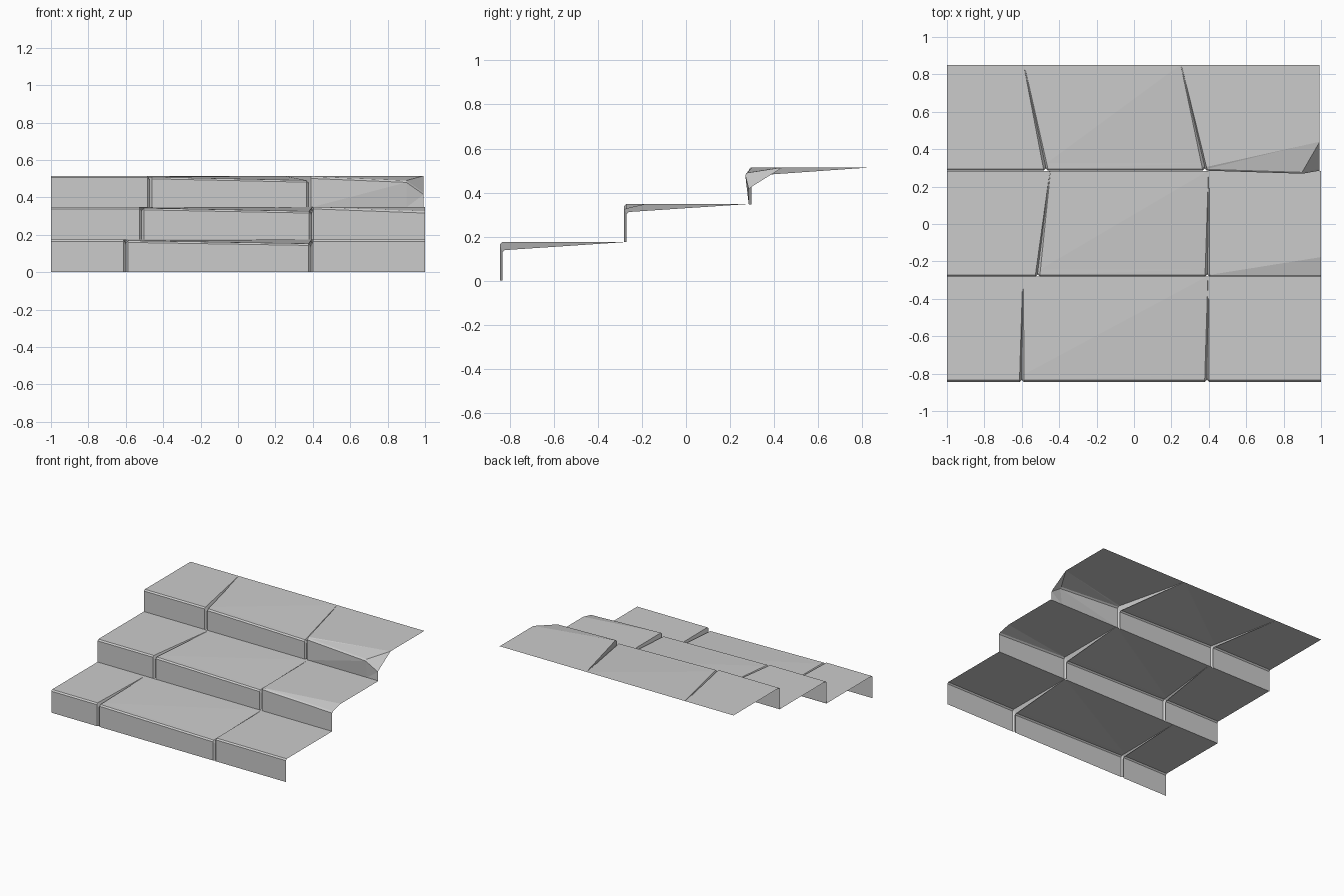
import bpy, bmesh

if "Cube" in bpy.data.objects:
    bpy.data.objects.remove(bpy.data.objects["Cube"])

DEPTH, BEVEL = 0.565, 0.01


def joint(x_front, x_back, drop_l, drop_r, w=0.012, facet=0.0):
    """Narrow V groove between two slabs, fading out toward the back."""
    sink = max(drop_l, drop_r) + 0.014
    return [(x_front - w, x_back - 0.004, drop_l, 0, 0),
            (x_front, x_back, sink, 0.012, 0),
            (x_front + w, x_back + 0.004, drop_r, 0, facet)]


def make_step(name, y0, z0, z1, columns):
    """Sheet of riser + tread; column = front x, back x, front drop, inset, facet depth."""
    bm = bmesh.new()
    grid = []
    for xf, xb, drop, inset, facet in columns:
        ye, ze = y0 + BEVEL + inset, z1 - drop
        yb = y0 + DEPTH
        ym = ye + (facet or 0.03)
        t = (ym - ye) / (yb - ye)
        zm = z1 if facet else ze + (z1 - ze) * t
        pts = [(xf, y0 + max(inset, 0), z0),
               (xf, y0 + inset, ze - BEVEL),
               (xf, ye, ze),
               (xf + (xb - xf) * t, ym, zm),
               (xb, yb, z1)]
        grid.append([bm.verts.new(p) for p in pts])
    for left, right in zip(grid, grid[1:]):
        for j in range(4):
            a, b, c, d = left[j], right[j], right[j + 1], left[j + 1]
            bm.faces.new((a, b, c))
            bm.faces.new((a, c, d))
    mesh = bpy.data.meshes.new(name)
    bm.to_mesh(mesh)
    bm.free()
    obj = bpy.data.objects.new(name, mesh)
    bpy.context.collection.objects.link(obj)


# Lower step: middle slab sinks toward its right front corner
make_step("lower_step", -0.845, 0.0, 0.175,
          [(-1, -1, 0, 0, 0)]
          + joint(-0.6, -0.595, 0, 0.006)
          + joint(0.39, 0.395, 0.022, 0)
          + [(1, 1, 0, 0, 0)])

# Middle step: worn front edge on the right slab
make_step("middle_step", -0.282, 0.175, 0.348,
          [(-1, -1, 0, 0, 0)]
          + joint(-0.515, -0.45, 0, 0.005)
          + joint(0.392, 0.398, 0.022, 0, facet=0.01)
          + [(1, 1, 0.022, 0, 0.095)])

# Upper step: slanted joints and a broken right corner
make_step("upper_step", 0.285, 0.346, 0.515,
          [(-1, -1, 0, 0, 0)]
          + joint(-0.472, -0.59, 0, 0.006)
          + joint(0.378, 0.25, 0.024, 0.004, facet=0.01)
          + [(0.9, 0.9, 0.025, -0.016, 0.14),
             (0.993, 0.993, 0.09, 0, 0.145)])
